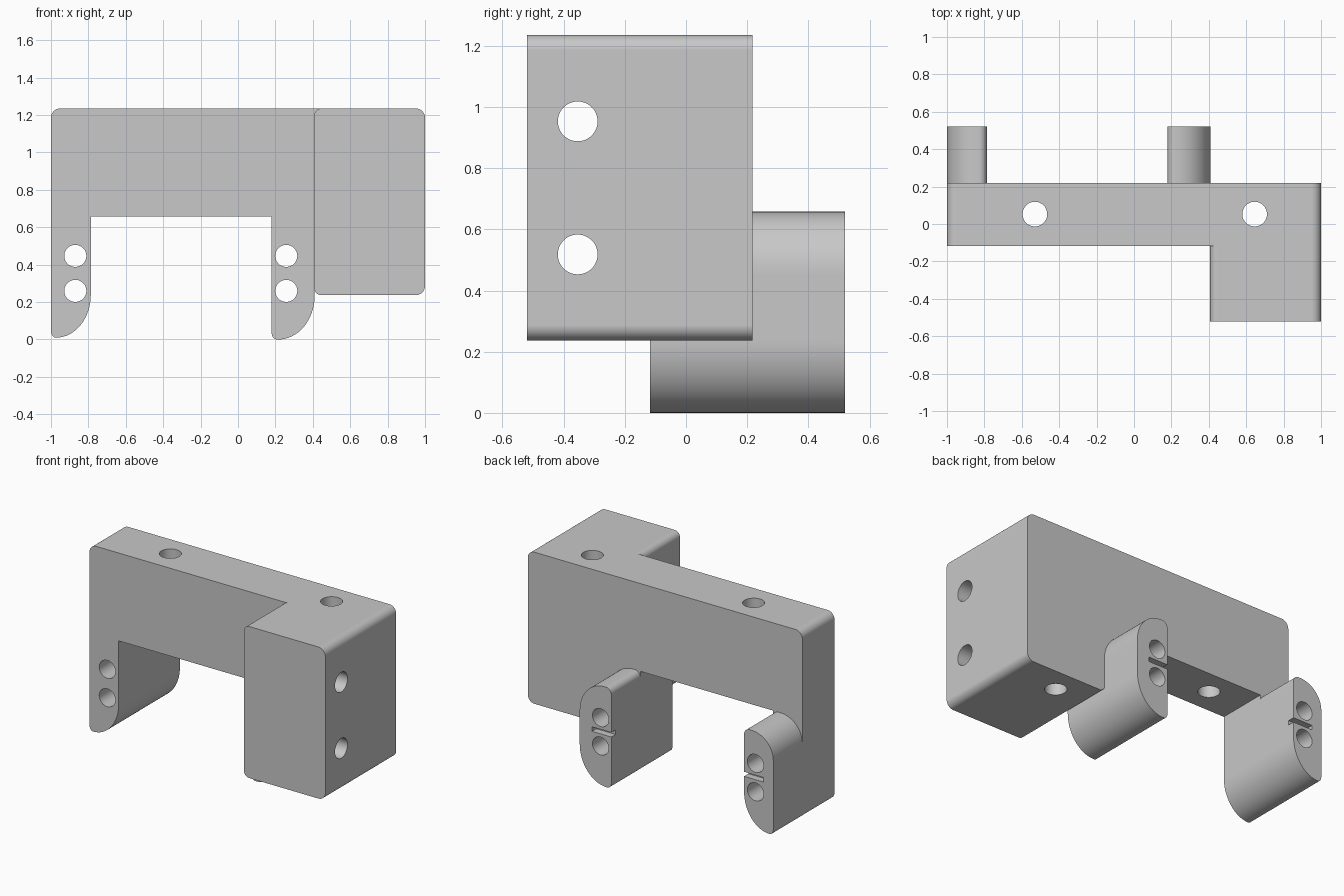
import bpy, bmesh, math
from mathutils import Matrix, Vector

cube = bpy.data.objects.get("Cube")
if cube:
    bpy.data.objects.remove(cube)

grey = bpy.data.materials.new("plain_grey")
grey.use_nodes = True
grey.diffuse_color = (0.58, 0.58, 0.58, 1)
grey.node_tree.nodes["Principled BSDF"].inputs["Base Color"].default_value = (0.58, 0.58, 0.58, 1)


def make_object(name, bm):
    bmesh.ops.recalc_face_normals(bm, faces=bm.faces)
    mesh = bpy.data.meshes.new(name)
    bm.to_mesh(mesh)
    bm.free()
    mesh.materials.append(grey)
    obj = bpy.data.objects.new(name, mesh)
    bpy.context.collection.objects.link(obj)
    return obj


def rounded(corners, steps=16):
    """Outline from (x, z, rounding before, rounding after) corners."""
    points = []
    for i, (x, z, before, after) in enumerate(corners):
        c = Vector((x, z))
        if not before:
            points.append(c)
            continue
        da = (Vector(corners[i - 1][:2]) - c).normalized() * before
        db = (Vector(corners[(i + 1) % len(corners)][:2]) - c).normalized() * after
        for k in range(steps + 1):
            t = math.pi / 2 * k / steps
            points.append(c + da * (1 - math.sin(t)) + db * (1 - math.cos(t)))
    return points


def prism(name, corners, y0, y1):
    bm = bmesh.new()
    face = bm.faces.new([bm.verts.new((p.x, y0, p.y)) for p in rounded(corners)])
    side = bmesh.ops.extrude_face_region(bm, geom=[face])["geom"]
    verts = [v for v in side if isinstance(v, bmesh.types.BMVert)]
    bmesh.ops.translate(bm, verts=verts, vec=(0, y1 - y0, 0))
    # Extruding keeps the starting face, so the prism is closed
    return make_object(name, bm)


def hole(center, axis, radius, length):
    bm = bmesh.new()
    turn = Vector((0, 0, 1)).rotation_difference(Vector(axis)).to_matrix().to_4x4()
    bmesh.ops.create_cone(bm, cap_ends=True, segments=48, radius1=radius, radius2=radius,
                          depth=length, matrix=Matrix.Translation(center) @ turn)
    return make_object("hole_cutter", bm)


def combine(target, other, operation):
    mod = target.modifiers.new("combine", "BOOLEAN")
    mod.operation, mod.solver, mod.object = operation, "EXACT", other
    other.hide_render = True
    bpy.context.view_layer.objects.active = target
    bpy.ops.object.modifier_apply(modifier=mod.name)
    bpy.data.objects.remove(other)


# Frame: top beam with two hanging legs, at the full depth of the legs
bracket = prism("bracket", [
    (0.7, 1.235, 0, 0), (0.7, 0.5, 0, 0), (0.41, 0.5, 0, 0),
    (0.41, 0, 0.235, 0.195), (0.18, 0, 0.03, 0.035),
    (0.18, 0.657, 0, 0), (-0.787, 0.657, 0, 0),
    (-0.787, 0.01, 0.23, 0.185), (-1, 0.01, 0.025, 0.04),
    (-1, 1.235, 0.05, 0.05)], -0.117, 0.52)

# Clear the beam behind, leaving rounded tops on the legs
rear_cut = prism("rear_cutter", [
    (-1.1, 1.4, 0, 0), (1.1, 1.4, 0, 0), (1.1, 0.45, 0, 0), (0.41, 0.45, 0, 0),
    (0.41, 0.658, 0.2, 0.18), (0.18, 0.658, 0.04, 0.04), (0.18, 0.6, 0, 0),
    (-0.787, 0.6, 0, 0), (-0.787, 0.658, 0.04, 0.04), (-1, 0.658, 0.16, 0.16),
    (-1, 0.49, 0, 0), (-1.1, 0.49, 0, 0)], 0.218, 0.7)
combine(bracket, rear_cut, "DIFFERENCE")

# Paired holes along each leg
for x in (-0.87, 0.258):
    for z in (0.26, 0.447):
        combine(bracket, hole((x, 0.2, z), (0, 1, 0), 0.059, 1), "DIFFERENCE")

# Small slots between the paired holes, open to the inner sides
for x0, x1 in ((-0.93, -0.7), (0.1, 0.32)):
    slot = prism("slot_cutter", [(x0, 0.34, 0, 0), (x1, 0.34, 0, 0),
                                 (x1, 0.37, 0, 0), (x0, 0.37, 0, 0)], 0.475, 0.6)
    combine(bracket, slot, "DIFFERENCE")

# Mounting block, sunk slightly into the leg beside it
block = prism("block", [(0.407, 0.237, 0.04, 0.04), (0.407, 1.235, 0.04, 0.04),
                        (1, 1.235, 0.05, 0.05), (1, 0.237, 0.05, 0.05)], -0.52, 0.218)
combine(bracket, block, "UNION")

# Bolt holes down through the beam and sideways through the block
for x in (-0.53, 0.645):
    combine(bracket, hole((x, 0.053, 0.8), (0, 0, 1), 0.066, 1.4), "DIFFERENCE")
for z in (0.518, 0.953):
    combine(bracket, hole((0.7, -0.354, z), (1, 0, 0), 0.065, 1), "DIFFERENCE")

# Smooth rounded surfaces with crisp edges
bpy.ops.object.select_all(action="DESELECT")
bracket.select_set(True)
bpy.context.view_layer.objects.active = bracket
bpy.ops.object.shade_smooth_by_angle(angle=math.radians(25))
weighted = bracket.modifiers.new("weighted_normals", "WEIGHTED_NORMAL")
weighted.keep_sharp = True
